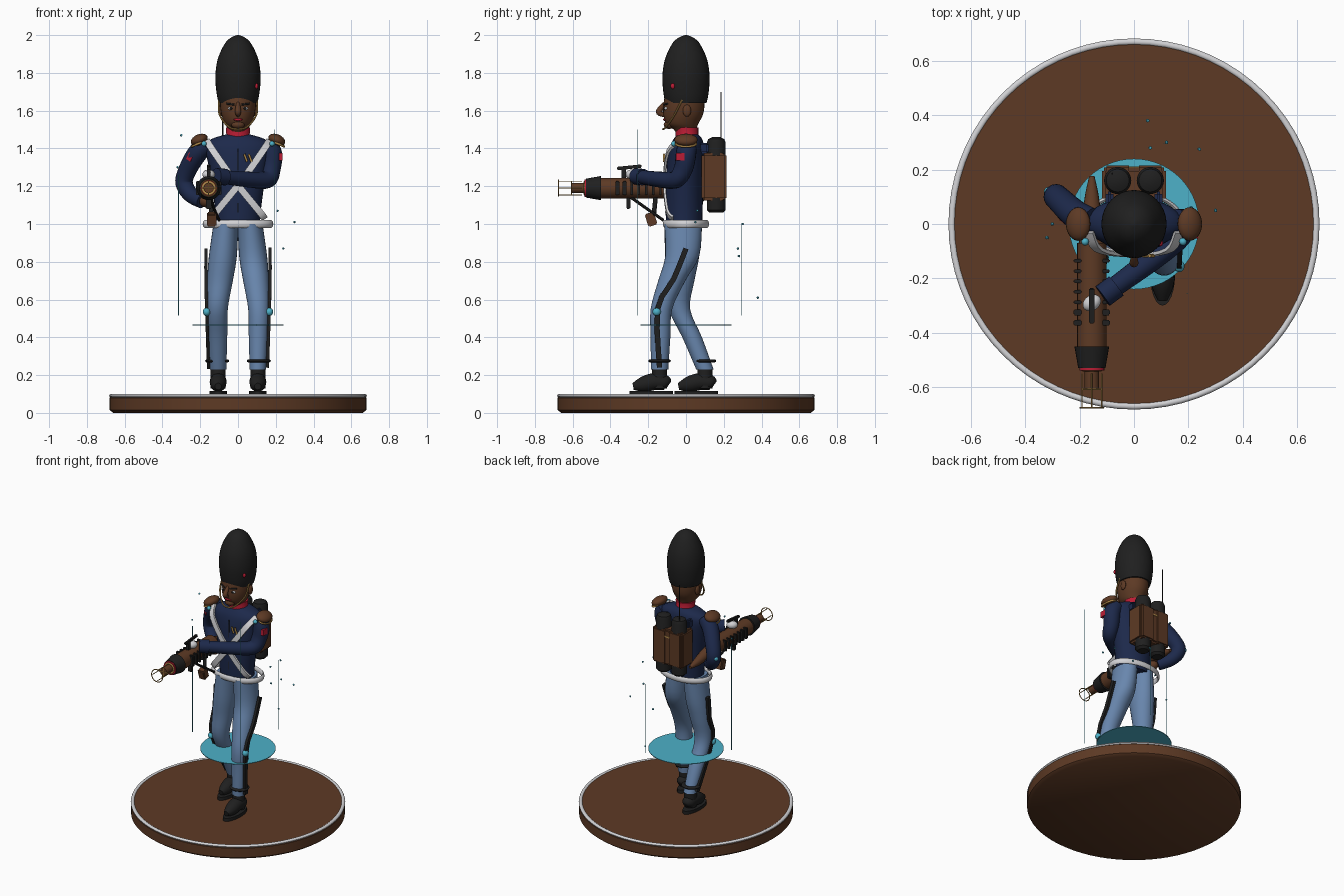
import bpy, bmesh, random
from math import pi, sin, cos, radians, sqrt
from mathutils import Vector, Matrix, Euler

cube = bpy.data.objects.get("Cube")
if cube:
    bpy.data.objects.remove(cube)


def material(name, rgb):
    m = bpy.data.materials.new(name)
    m.use_nodes = True
    m.diffuse_color = (*rgb, 1)
    m.node_tree.nodes["Principled BSDF"].inputs["Base Color"].default_value = (*rgb, 1)
    return m


BROWN = material("brown", (0.11, 0.042, 0.018))
NAVY = material("navy", (0.012, 0.022, 0.07))
BLUE = material("pale blue", (0.14, 0.24, 0.42))
BLACK = material("black", (0.014, 0.014, 0.014))
WHITE = material("white", (0.65, 0.65, 0.67))
RED = material("red", (0.5, 0.012, 0.035))
GOLD = material("gold", (0.45, 0.26, 0.07))
CYAN = material("cyan", (0.075, 0.44, 0.58))


def finish(name, bm, mat):
    """Store a bmesh as an object, smooth with sharp creases."""
    bmesh.ops.recalc_face_normals(bm, faces=bm.faces)
    for f in bm.faces:
        f.smooth = True
    for e in bm.edges:
        e.smooth = e.calc_face_angle(0) < radians(40)
    me = bpy.data.meshes.new(name)
    bm.to_mesh(me)
    bm.free()
    me.materials.append(mat)
    ob = bpy.data.objects.new(name, me)
    bpy.context.collection.objects.link(ob)
    return ob


def resample(rows, steps):
    """Catmull-Rom interpolation of equal-length tuples."""
    if steps < 2:
        return rows
    out = []
    for i in range(len(rows) - 1):
        a, b, c, d = (rows[max(0, min(len(rows) - 1, i + k))] for k in (-1, 0, 1, 2))
        for s in range(steps):
            t = s / steps
            out.append([(2 * q + (r - p) * t + (2 * p - 5 * q + 4 * r - w) * t * t
                         + (3 * q - p - 3 * r + w) * t ** 3) / 2 for p, q, r, w in zip(a, b, c, d)])
    return out + [rows[-1]]


def skin(name, mat, rings):
    bm = bmesh.new()
    loops = [[bm.verts.new(p) for p in ring] for ring in rings]
    n = len(loops[0])
    for a, b in zip(loops, loops[1:]):
        for i in range(n):
            bm.faces.new((a[i], a[(i + 1) % n], b[(i + 1) % n], b[i]))
    bm.faces.new(loops[0])
    bm.faces.new(loops[-1])
    return finish(name, bm, mat)


def loft(name, mat, rows, n=28, steps=4):
    """Level elliptical rings: x, y, z, radius x, radius y."""
    return skin(name, mat, [[(x + rx * cos(2 * pi * i / n), y + ry * sin(2 * pi * i / n), z)
                             for i in range(n)] for x, y, z, rx, ry in resample(rows, steps)])


def tube(name, mat, rows, n=16, steps=4, aspect=1, up=(0, 0, 1)):
    """Sweep along x, y, z, radius; four sides give a flat ribbon."""
    rows = resample(rows, steps)
    pts = [Vector(r[:3]) for r in rows]
    k, turn = (sqrt(2), pi / 4) if n == 4 else (1, 0)
    rings = []
    for i, p in enumerate(pts):
        t = (pts[min(i + 1, len(pts) - 1)] - pts[max(i - 1, 0)]).normalized()
        a = t.cross(Vector(up)).normalized()
        b = a.cross(t)
        r = rows[i][3] * k
        rings.append([p + a * r * cos(turn + 2 * pi * j / n) + b * r * aspect * sin(turn + 2 * pi * j / n)
                      for j in range(n)])
    return skin(name, mat, rings)


def rod(name, mat, a, b, r1, r2=None, n=20):
    up = (1, 0, 0) if abs(a[2] - b[2]) > abs(a[1] - b[1]) else (0, 0, 1)
    return tube(name, mat, [(*a, r1), (*b, r1 if r2 is None else r2)], n, 1, 1, up)


def ball(name, mat, loc, size, rot=(0, 0, 0), seg=20):
    bm = bmesh.new()
    bmesh.ops.create_uvsphere(bm, u_segments=seg, v_segments=seg // 2, radius=1,
                              matrix=Matrix.LocRotScale(Vector(loc), Euler(rot), Vector(size)))
    return finish(name, bm, mat)


def box(name, mat, loc, size, rot=(0, 0, 0), bevel=0.0):
    bm = bmesh.new()
    bmesh.ops.create_cube(bm, size=1, matrix=Matrix.LocRotScale(Vector(loc), Euler(rot), Vector(size)))
    if bevel:
        bmesh.ops.bevel(bm, geom=bm.edges[:], offset=bevel, segments=2, affect='EDGES')
    return finish(name, bm, mat)


def hoop(name, mat, loc, rx, ry, w, h, rot=(0, 0, 0), n=48, m=10):
    """Elliptical ring with cross-section w by h."""
    bm = bmesh.new()
    M = Matrix.LocRotScale(Vector(loc), Euler(rot), None)
    g = [[bm.verts.new(M @ Vector(((rx + w * cos(v)) * cos(u), (ry + w * cos(v)) * sin(u), h * sin(v))))
          for v in (2 * pi * j / m for j in range(m))] for u in (2 * pi * i / n for i in range(n))]
    for i in range(n):
        for j in range(m):
            i2, j2 = (i + 1) % n, (j + 1) % m
            bm.faces.new((g[i][j], g[i2][j], g[i2][j2], g[i][j2]))
    return finish(name, bm, mat)


# Display base and glowing disc
loft("base", BROWN, [(0, 0, 0, .66, .66), (0, 0, .015, .68, .68), (0, 0, .08, .68, .68),
                     (0, 0, .095, .665, .665)], 72, 1)
hoop("base_rim", WHITE, (0, 0, .09), .67, .67, .012, .01, n=72)
loft("energy_disc", CYAN, [(0, 0, .463, .24, .24), (0, 0, .467, .24, .24)], 56, 1)

# Legs, stripes and shoes; the left leg steps forward
for side, s, knee, ankle in (("left", 1, -.13, -.14), ("right", -1, -.035, .1)):
    loft(side + "_leg", BLUE, [(s * .105, ankle, .23, .043, .046), (s * .108, (knee + ankle) / 2, .4, .051, .052),
                               (s * .11, knee, .55, .056, .057), (s * .095, knee * .5 - .01, .7, .068, .072),
                               (s * .08, -.02, .83, .074, .09), (s * .064, -.015, 1, .066, .1)])
    tube(side + "_stripe", BLACK, [(s * .17, 0, .87, .014), (s * .17, knee / 2, .71, .014),
                                   (s * .166, knee - .02, .55, .014), (s * .156, ankle, .24, .014)],
         4, 3, .6, (1, 0, 0))
    ball(side + "_knee_light", CYAN, (s * .166, knee - .025, .535), (.02, .022, .022))
    hoop(side + "_ankle_ring", BLACK, (s * .11, ankle, .275), .05, .046, .014, .009)
    rod(side + "_boot_shaft", BLACK, (s * .105, ankle, .24), (s * .105, ankle, .13), .04)
    tube(side + "_shoe", BLACK, [(s * .105, ankle + .05, .15, .02), (s * .105, ankle + .03, .16, .04),
                                 (s * .105, ankle - .03, .165, .045), (s * .105, ankle - .09, .15, .04),
                                 (s * .105, ankle - .14, .14, .018)])
    loft(side + "_sole", BLACK, [(s * .105, ankle - .045, .095, .046, .115),
                                 (s * .105, ankle - .045, .117, .046, .115)], 24, 1)

# Jacket, belt and collar
loft("jacket", NAVY, [(0, -.01, .98, .115, .095), (0, -.01, 1.08, .122, .098), (0, -.008, 1.2, .138, .1),
                      (0, 0, 1.33, .16, .1), (0, .005, 1.41, .178, .09), (0, .01, 1.45, .14, .075),
                      (0, .01, 1.475, .06, .055)])
hoop("belt", WHITE, (0, 0, 1), .178, .113, .009, .02, m=8)
loft("collar", RED, [(0, .01, 1.45, .072, .065), (0, .005, 1.475, .062, .06), (0, .005, 1.51, .064, .06)], 28, 1)
rod("jacket_seam", BLACK, (0, -.107, 1.06), (0, -.098, 1.4), .003)
for s in (1, -1):
    tube("cross_strap", WHITE, [(s * .165, -.03, 1.44, .018), (s * .13, -.095, 1.385, .018),
                                (s * .02, -.115, 1.23, .018), (s * -.11, -.1, 1.07, .018),
                                (s * -.14, -.07, 1.03, .018)], 4, 4, .35, (0, -1, 0))
    rod("lapel_braid", GOLD, (.045 + s * .012, -.117, 1.37), (.06 + s * .012, -.117, 1.33), .006)
    ball("epaulette", BROWN, (s * .205, 0, 1.445), (.047, .062, .03), (0, s * .4, 0))
    hoop("epaulette_fringe", GOLD, (s * .21, 0, 1.425), .038, .054, .005, .006, (0, s * .4, 0))
    ball("shoulder_light", CYAN, (s * .18, -.065, 1.425), (.014, .014, .014))

# Head and face
loft("head", BROWN, [(0, .005, 1.46, .045, .045), (0, -.005, 1.5, .05, .06), (0, -.02, 1.53, .07, .085),
                     (0, -.015, 1.58, .088, .105), (0, -.01, 1.64, .095, .108), (0, -.01, 1.7, .09, .1)])
tube("nose", BROWN, [(0, -.108, 1.645, .008), (0, -.135, 1.61, .015), (0, -.142, 1.59, .016), (0, -.115, 1.575, .01)],
     up=(1, 0, 0))
ball("chin", BROWN, (0, -.09, 1.525), (.035, .028, .022))
ball("lips", RED, (0, -.112, 1.553), (.024, .01, .007))
for s in (1, -1):
    ball("eye", WHITE, (s * .037, -.104, 1.612), (.016, .012, .009))
    ball("pupil", BLACK, (s * .037, -.114, 1.612), (.007, .004, .008))
    rod("eyebrow", BLACK, (s * .018, -.116, 1.632), (s * .06, -.1, 1.637), .005)
    ball("ear", BROWN, (s * .093, .005, 1.6), (.012, .022, .032))
tube("chin_strap", GOLD, [(s * x, y, z, .005) for s, x, y, z in
                          ((-1, .1, -.02, 1.66), (-1, .098, -.06, 1.58), (-1, .05, -.105, 1.515), (1, 0, -.122, 1.502),
                           (1, .05, -.105, 1.515), (1, .098, -.06, 1.58), (1, .1, -.02, 1.66))], 8, 4, 1, (0, 1, .3))

# Tall fur hat
loft("fur_hat", BLACK, [(0, 0, 1.64, .102, .108), (0, 0, 1.69, .113, .119), (0, 0, 1.78, .12, .125),
                        (0, 0, 1.87, .108, .112), (0, 0, 1.95, .073, .076), (0, 0, 1.985, .04, .042),
                        (0, 0, 2, .006, .006)], 32)
ball("hat_badge", RED, (.098, -.07, 1.73), (.009, .012, .015))

# Arms and hands
tube("right_arm", NAVY, [(-.16, .01, 1.42, .05), (-.215, .035, 1.375, .053), (-.27, .085, 1.28, .048),
                         (-.285, .1, 1.215, .046), (-.25, .07, 1.155, .042), (-.19, .01, 1.12, .038)], 20, 5, 1, (.3, 1, 0))
ball("right_hand", BROWN, (-.17, -.02, 1.12), (.035, .04, .032))
ball("elbow_light", CYAN, (-.315, .12, 1.225), (.016, .016, .016))
tube("left_arm", NAVY, [(.155, .005, 1.42, .05), (.18, 0, 1.37, .054), (.175, -.015, 1.29, .05),
                        (.155, -.055, 1.235, .046), (.06, -.135, 1.235, .042), (-.09, -.245, 1.25, .036)],
     20, 5, 1, (.6, -.8, .1))
rod("left_cuff", NAVY, (-.065, -.228, 1.248), (-.115, -.265, 1.252), .044)
ball("left_hand", WHITE, (-.155, -.29, 1.262), (.036, .028, .026), (0, 0, .6))
box("left_patch", RED, (.226, -.03, 1.355), (.018, .045, .04))
box("right_patch", RED, (-.25, .01, 1.355), (.03, .02, .04), (0, .5, -.6))

# Heavy gun, pointing forward
X, Z = -.155, 1.19


def barrel(name, mat, y1, y2, r1, r2=None, n=24):
    return rod(name, mat, (X, y1, Z), (X, y2, Z), r1, r2, n)


barrel("gun_body", BROWN, -.07, -.45, .054)
barrel("gun_muzzle", BLACK, -.45, -.53, .064, .05)
barrel("muzzle_ring", RED, -.528, -.538, .046)
barrel("gun_nozzle", BROWN, -.535, -.605, .027)
hoop("nozzle_trim", GOLD, (X, -.535, Z), .032, .032, .007, .007, (pi / 2, 0, 0))
hoop("front_sight_hoop", GOLD, (X, -.675, Z), .043, .043, .003, .003, (pi / 2, 0, 0))
for k in range(4):
    dx, dz = cos(k * pi / 2) * .036, sin(k * pi / 2) * .036
    rod("sight_rod", GOLD, (X + dx, -.55, Z + dz), (X + dx, -.675, Z + dz), .0025, n=6)
for d in ((.036, 0), (0, .036)):
    rod("sight_cross", GOLD, (X - d[0], -.607, Z - d[1]), (X + d[0], -.607, Z + d[1]), .003, n=6)
for k in range(7):
    box("cooling_fin", BLACK, (X, -.135 - k * .038, Z), (.135, .013 + .008 * (k > 4), .075), bevel=.004)
tube("gun_stock", BROWN, [(X, -.08, 1.185, .05), (X, 0, 1.17, .038), (X, .1, 1.15, .026), (X, .175, 1.14, .01)])
box("gun_sight", BLACK, (X, -.3, 1.3), (.02, .13, .018), (.1, 0, 0), .004)
box("sight_mount", BLACK, (X, -.33, 1.27), (.018, .025, .06))
box("trigger_block", BLACK, (X, -.305, 1.11), (.03, .022, .06), bevel=.004)
box("gun_grip", BROWN, (-.14, -.185, 1.025), (.05, .05, .07), (.3, 0, 0), .006)
rod("grip_post", BLACK, (-.14, -.17, 1.05), (-.145, -.16, 1.15), .012)
tube("gun_sling", BLACK, [(-.14, -.29, 1.14, .008), (-.13, -.22, 1.09, .008), (-.1, -.12, 1.02, .008)], 8)

# Backpack with twin tanks and antenna
box("backpack", BROWN, (0, .145, 1.25), (.235, .125, .25), bevel=.012)
box("backpack_trim", GOLD, (0, .208, 1.325), (.2, .006, .01))
for s in (1, -1):
    loft("tank", BLACK, [(s * .06, .16, 1.06, .035, .035), (s * .06, .16, 1.075, .05, .05),
                         (s * .06, .16, 1.43, .05, .05), (s * .06, .16, 1.45, .042, .042),
                         (s * .06, .16, 1.46, .02, .02)], 24, 1)
    box("pack_panel", BROWN, (s * .06, .19, 1.25), (.1, .05, .24), bevel=.008)
    box("shoulder_loop", NAVY, (s * .09, .09, 1.4), (.03, .06, .06), bevel=.01)
rod("antenna", BLACK, (-.08, .185, 1.3), (-.08, .185, 1.7), .004, .003, 8)

# Light beams and drifting sparks
for x, y, top in ((-.315, -.055, 1.26), (.195, -.255, 1.5), (.11, .295, 1)):
    rod("light_beam", CYAN, (x, y, .515), (x, y, top), .002, n=6)
random.seed(3)
for x, y, z in ((.05, .38, .61), (.24, .275, .87), (.3, .05, 1.01), (.21, .06, 1.07), (.06, .28, .83),
                (-.3, 0, 1.47), (-.32, -.05, 1.3), (.12, .3, 1)):
    ball("spark", CYAN, (x, y, z), (.007,) * 3, (random.random(), random.random(), 0), 6)
